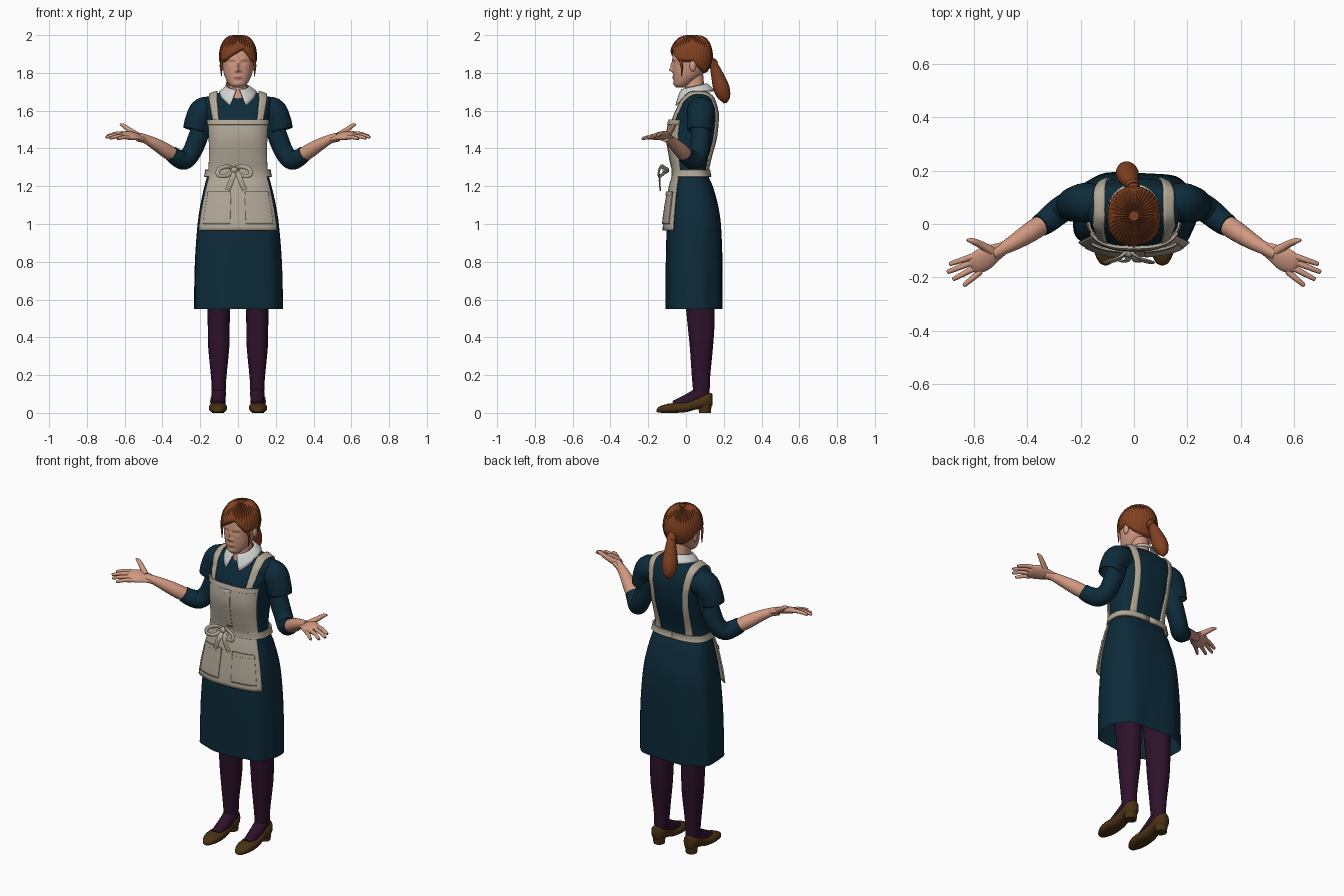
import bpy, bmesh
from math import sin, cos, pi, exp, radians, copysign
from mathutils import Vector

if "Cube" in bpy.data.objects:
    bpy.data.objects.remove(bpy.data.objects["Cube"])


def material(name, rgb):
    m = bpy.data.materials.new(name)
    m.use_nodes = True
    m.diffuse_color = (*rgb, 1)
    b = m.node_tree.nodes["Principled BSDF"]
    b.inputs["Base Color"].default_value = (*rgb, 1)
    b.inputs["Roughness"].default_value = 0.8
    return m


SKIN = material("skin", (.64, .32, .22))
LIPS = material("lips", (.45, .17, .12))
HAIR = material("auburn hair", (.22, .052, .015))
NAVY = material("navy cloth", (.004, .024, .042))
LINEN = material("apron linen", (.44, .39, .31))
WHITE = material("collar white", (.66, .66, .66))
PLUM = material("plum stockings", (.028, .006, .024))
BROWN = material("brown leather", (.068, .032, .007))
parts = []


def grid(name, rings, mat, wrap=True, caps=(True, True), thick=0):
    """Skin a list of point rows into one mesh object."""
    bm = bmesh.new()
    vs = [[bm.verts.new(p) for p in ring] for ring in rings]
    n = len(vs[0])
    for r, q in zip(vs, vs[1:]):
        for j in range(n if wrap else n - 1):
            k = (j + 1) % n
            bm.faces.new((r[j], r[k], q[k], q[j]))
    if wrap:
        for ring, cap in zip((vs[0], vs[-1]), caps):
            if cap:
                bm.faces.new(ring)
    bmesh.ops.recalc_face_normals(bm, faces=bm.faces)
    me = bpy.data.meshes.new(name)
    bm.to_mesh(me)
    bm.free()
    me.materials.append(mat)
    ob = bpy.data.objects.new(name, me)
    bpy.context.collection.objects.link(ob)
    parts.append(ob)
    if thick:
        s = ob.modifiers.new("thickness", "SOLIDIFY")
        s.thickness, s.offset = thick, 0
    return ob


def smooth(rows, t):
    """Smooth curve through rows keyed by their first value."""
    i = max(0, min(len(rows) - 2, sum(r[0] <= t for r in rows) - 1))
    a, b = rows[i], rows[i + 1]
    p, q = rows[max(i - 1, 0)], rows[min(i + 2, len(rows) - 1)]
    h = b[0] - a[0]
    s = (t - a[0]) / h
    out = []
    for k in range(1, len(a)):
        m0 = (b[k] - p[k]) / (b[0] - p[0]) * h
        m1 = (q[k] - a[k]) / (q[0] - a[0]) * h
        d = b[k] - a[k]
        out.append(a[k] + s * (m0 + s * (3 * d - 2 * m0 - m1 + s * (m0 + m1 - 2 * d))))
    return out


def levels(rows, sub):
    return [a[0] + (b[0] - a[0]) * i / sub for a, b in zip(rows, rows[1:])
            for i in range(sub)] + [rows[-1][0]]


def power(v, e):
    return copysign(abs(v) ** e, v)


def section(rows, t, a, n=2.2, off=0):
    """Point on a rounded cross-section: rows hold key, half width, low, high."""
    w, lo, hi = smooth(rows, t)
    return ((w + off) * power(cos(a), 2 / n),
            (lo + hi) / 2 + ((hi - lo) / 2 + off) * power(sin(a), 2 / n))


def angles(n):
    return [2 * pi * i / n for i in range(n)]


def tube(name, pts, mat, flat=1, up=(0, 1, 0), segs=16, caps=(True, True), sub=5):
    rows = [(i, *p) for i, p in enumerate(pts)]
    ts = levels(rows, sub)
    data = [smooth(rows, t) for t in ts]
    cs = [Vector(d[:3]) for d in data]
    rings = []
    for i, (c, d) in enumerate(zip(cs, data)):
        tan = (cs[min(i + 1, len(cs) - 1)] - cs[max(i - 1, 0)]).normalized()
        side = tan.cross(Vector(up)).normalized()
        nrm = side.cross(tan)
        rings.append([c + d[3] * (side * cos(a) + nrm * flat * sin(a)) for a in angles(segs)])
    return grid(name, rings, mat, caps=caps)


def ball(name, centre, size, mat):
    rings = [[(centre[0] + size[0] * sin(p) * cos(a), centre[1] + size[1] * sin(p) * sin(a),
               centre[2] + size[2] * cos(p)) for a in angles(20)]
             for p in [.05 + (pi - .1) * i / 12 for i in range(13)]]
    return grid(name, rings, mat)


# Dress body: height, half width, front, back
DRESS = [(.55, .235, -.105, .193), (.8, .23, -.105, .193), (1, .215, -.1, .185),
         (1.1, .2, -.09, .17), (1.2, .178, -.075, .142), (1.27, .16, -.06, .115),
         (1.35, .154, -.073, .13), (1.45, .155, -.088, .16), (1.53, .16, -.08, .17),
         (1.6, .175, -.055, .17), (1.65, .18, -.03, .155), (1.67, .165, -.01, .145),
         (1.69, .12, 0, .13), (1.7, .07, .01, .115)]


def body(a, z, off=0):
    fold = .007 * max(0, 1.2 - z) * sin(7 * a + 1)
    x, y = section(DRESS, z, a, 2.8 if z < 1.6 else 2.5, off + fold)
    return (x, y, z)


dress = grid("dress", [[body(a, z) for a in angles(96)] for z in levels(DRESS, 4)],
             NAVY, caps=(False, True))


def patch(name, a0, a1, z0, z1, off, mat=LINEN, thick=.008, flare=0):
    """Cloth panel lying over the dress; angles in degrees from the front."""
    us = [radians(a0 + (a1 - a0) * i / 40 - 90) for i in range(41)]
    vs = [i / 16 for i in range(17)]
    return grid(name, [[body(a, z0 + (z1 - z0) * v, off + flare * (1 - v)) for a in us]
                       for v in vs], mat, wrap=False, thick=thick)


# Apron
patch("apron_bib", -62, 62, 1.26, 1.55, .011)
patch("bib_top_hem", -61, 61, 1.525, 1.552, .015)
patch("bib_placket", -2.5, 2.5, 1.3, 1.525, .015, thick=.004)
patch("apron_skirt", -55, 55, .965, 1.27, .01, flare=.008)
patch("apron_belt", -180, 180, 1.25, 1.287, .012)
for s, side in ((1, "left"), (-1, "right")):
    patch(side + "_pocket", s * 5, s * 44, 1.0, 1.17, .019, thick=.006, flare=.004)
    patch(side + "_pocket_hem", s * 5, s * 44, 1.15, 1.172, .023, thick=.006)
    # Shoulder strap wrapped onto the dress
    path = [(0, .13, -.1, 1.53), (1, .138, -.06, 1.62), (2, .138, .01, 1.70), (3, .138, .09, 1.715),
            (4, .135, .17, 1.66), (5, .13, .2, 1.55), (6, .12, .18, 1.42), (7, .108, .13, 1.27)]
    rings = [[(s * (p[0] + w), p[1], p[2]) for w in (-.026, -.013, 0, .013, .026)]
             for p in (smooth(path, t) for t in levels(path, 6))]
    strap = grid(side + "_apron_strap", rings, LINEN, wrap=False)
    m = strap.modifiers.new("wrap", "SHRINKWRAP")
    m.target, m.offset, m.wrap_mode = dress, .009, "ABOVE_SURFACE"
    m = strap.modifiers.new("thickness", "SOLIDIFY")
    m.thickness, m.offset = .007, 0

# Bow at the waist
kx, ky, kz = -.02, -.095, 1.285
ball("bow_knot", (kx, ky - .012, kz), (.02, .018, .018), LINEN)
for s, side in ((1, "left"), (-1, "right")):
    loop = [(0, 0, 0), (.035, -.03, .02), (.08, -.045, .005), (.085, -.05, -.025),
            (.045, -.04, -.03), (0, -.01, -.005)]
    tube(side + "_bow_loop", [(kx + s * x, ky + y, kz + z, .011) for x, y, z in loop],
         LINEN, flat=.5, segs=10)
    tail = [(0, 0, 0), (.015, -.04, -.03), (.03, -.045, -.07), (.045, -.04, -.105)]
    tube(side + "_bow_tail", [(kx + s * x + .01, ky + y, kz + z, .014) for x, y, z in tail],
         LINEN, flat=.3, segs=10)

# Collar: folded band, open at the front
rings = []
for v in (0, .25, .5, .75, 1):
    ring = []
    for i in range(49):
        gap = radians(8 + 17 * v)
        a = -pi / 2 + gap + (2 * pi - 2 * gap) * i / 48
        f = (1 - sin(a)) / 2
        top, low = 1.742 - .03 * f, 1.705 - .09 * f ** 3
        ring.append(((.056 + .042 * v) * cos(a), .043 + (.064 + .042 * v) * sin(a),
                     top + (low - top) * v ** 1.3))
    rings.append(ring)
grid("collar", rings, WHITE, wrap=False, thick=.007)

# Neck and head
NECK = [(1.64, .06, -.02, .11), (1.7, .05, -.008, .1), (1.8, .047, .005, .09)]
grid("neck", [[(*section(NECK, z, a), z) for a in angles(32)] for z in levels(NECK, 4)], SKIN)
HEAD = [(1.722, .022, -.05, -.01), (1.735, .042, -.06, .015), (1.76, .06, -.065, .05),
        (1.79, .073, -.068, .085), (1.83, .081, -.07, .112), (1.88, .086, -.072, .127),
        (1.93, .079, -.062, .12), (1.965, .057, -.034, .098), (1.98, .033, -.005, .07),
        (1.986, .004, .026, .034)]
# Face features: x, height, push, spread in x, spread in z
FACE = [(0, 1.815, .02, .01, .009), (0, 1.838, .012, .008, .018), (0, 1.776, .006, .02, .009),
        (0, 1.742, .006, .02, .012)]
for s in (1, -1):
    FACE += [(s * .032, 1.853, -.009, .017, .01), (s * .032, 1.85, .005, .012, .006),
             (s * .014, 1.81, .006, .006, .006), (s * .035, 1.873, .003, .02, .006)]


def face_point(a, z):
    x, y = section(HEAD, z, a)
    if sin(a) < 0:
        y -= sum(p * exp(-((x - u) / su) ** 2 - ((z - h) / sv) ** 2) for u, h, p, su, sv in FACE)
    return (x, y, z)


head = grid("head", [[face_point(a, z) for a in angles(128)] for z in levels(HEAD, 8)], SKIN)
head.data.materials.append(LIPS)
for p in head.data.polygons:
    c = p.center
    if c.y < -.04 and (c.x / .025) ** 2 + ((c.z - 1.776) / .008) ** 2 < 1:
        p.material_index = 1


# Hair cap: rises out of the scalp above the hairline, sinks under it below
def hair_point(a, z):
    x, y = section(HEAD, z, a)
    side = 1.862 - 1.1 * max(0, y - .035)
    front = 1.925 - .6 * abs(x - .025)
    mix = max(0, min(1, (y + .065) / .03))
    f = max(0, min(1, (z - front + (front - side) * mix) / .022 + .5))
    off = -.006 + .02 * f * f * (3 - 2 * f) + .0015 * f * sin(40 * a)
    x, y = section(HEAD, z, a, off=off)
    return (x, y, z + max(0, off) * max(0, min(1, (z - 1.9) / .08)))


grid("hair_cap", [[hair_point(a, z) for a in angles(160)] for z in levels(HEAD, 8)], HAIR)
tube("ponytail", [(0, .11, 1.875, .03), (-.005, .142, 1.85, .022), (-.015, .165, 1.79, .033),
                  (-.025, .187, 1.72, .043), (-.03, .203, 1.67, .032), (-.03, .208, 1.64, .008)],
     HAIR, up=(1, 0, 0), segs=24)
tube("hair_tie", [(-.003, .135, 1.858, .027), (-.007, .148, 1.84, .027)], HAIR, up=(1, 0, 0))

for s, side in ((1, "left"), (-1, "right")):
    def limb(name, pts, mat, **kw):
        return tube(side + "_" + name, [(s * x, y, z, r) for x, y, z, r in pts], mat, **kw)

    ball(side + "_ear", (s * .086, .036, 1.838), (.011, .018, .03), SKIN)
    limb("hair_lock", [(.084, -.03, 1.87, .008), (.09, -.022, 1.83, .006), (.086, -.025, 1.78, .002)],
         HAIR, segs=8)

    # Arms
    sleeve = limb("short_sleeve", [(.12, .08, 1.6, .066), (.18, .08, 1.598, .074),
                                   (.212, .076, 1.55, .068), (.228, .072, 1.495, .064)],
                  NAVY, caps=(True, False), segs=28)
    sleeve.modifiers.new("thickness", "SOLIDIFY").thickness = .006
    limb("under_sleeve", [(.17, .08, 1.58, .05), (.215, .077, 1.45, .052), (.248, .07, 1.375, .05),
                          (.285, .045, 1.337, .05), (.325, .012, 1.352, .046),
                          (.352, -.006, 1.372, .042)], NAVY, segs=24)
    limb("forearm", [(.32, .015, 1.35, .036), (.38, -.025, 1.388, .038), (.44, -.064, 1.425, .031),
                     (.49, -.092, 1.45, .024), (.53, -.112, 1.46, .024)], SKIN, segs=20)

    # Hands, palms up, fingers spread
    limb("palm", [(.475, -.085, 1.447, .022), (.52, -.107, 1.46, .035), (.56, -.13, 1.468, .046),
                  (.595, -.15, 1.468, .042), (.61, -.158, 1.467, .03)], SKIN, flat=.4,
         up=(-s * .2, -.32, 1), segs=20)
    fingers = {"index": (.605, -.122, 1.48, .69, -.15, 1.468),
               "middle": (.602, -.142, 1.473, .698, -.18, 1.46),
               "ring": (.592, -.162, 1.465, .677, -.207, 1.455),
               "little": (.575, -.178, 1.458, .637, -.23, 1.452)}
    for name, (x, y, z, u, v, w) in fingers.items():
        limb(name + "_finger", [(x, y, z, .012), ((x + u) / 2, (y + v) / 2, (z + w) / 2 + .004, .0105),
                                (u * .97 + x * .03, v * .97 + y * .03, w, .008), (u, v, w, .004)],
             SKIN, up=(0, 0, 1), segs=10, sub=3)
    limb("thumb", [(.535, -.1, 1.47, .018), (.575, -.077, 1.498, .014), (.605, -.064, 1.52, .011),
                   (.625, -.06, 1.528, .005)], SKIN, up=(0, 0, 1), segs=12)

    # Legs and feet
    LEG = [(.05, .03, .05, .12), (.1, .036, .04, .125), (.18, .04, .032, .127), (.35, .056, .02, .143),
           (.45, .058, .01, .15), (.55, .06, 0, .152), (.8, .08, -.03, .16)]
    grid(side + "_leg", [[(s * (.102 + x), y, z) for x, y in (section(LEG, z, a) for a in angles(32))]
                         for z in levels(LEG, 4)], PLUM)
    limb("foot", [(.102, .085, .11, .038), (.102, .03, .075, .036), (.104, -.06, .035, .03)],
         PLUM, up=(0, 0, 1))
    SHOE = [(-.155, .006, .006, .018), (-.147, .022, .002, .03), (-.11, .041, 0, .045),
            (-.06, .048, 0, .053), (0, .043, .004, .058), (.05, .038, .017, .078),
            (.1, .041, .026, .1), (.13, .03, .03, .106), (.14, .012, .04, .1)]
    grid(side + "_shoe", [[(s * (.106 + x), y, z) for x, z in (section(SHOE, y, a, 2.6) for a in angles(28))]
                          for y in levels(SHOE, 4)], BROWN)
    limb("heel", [(.106, .1, 0, .031), (.106, .1, .045, .036)], BROWN, sub=1)

bpy.ops.object.select_all(action="DESELECT")
for ob in parts:
    ob.select_set(True)
bpy.context.view_layer.objects.active = dress
bpy.ops.object.shade_smooth_by_angle(angle=radians(50))
